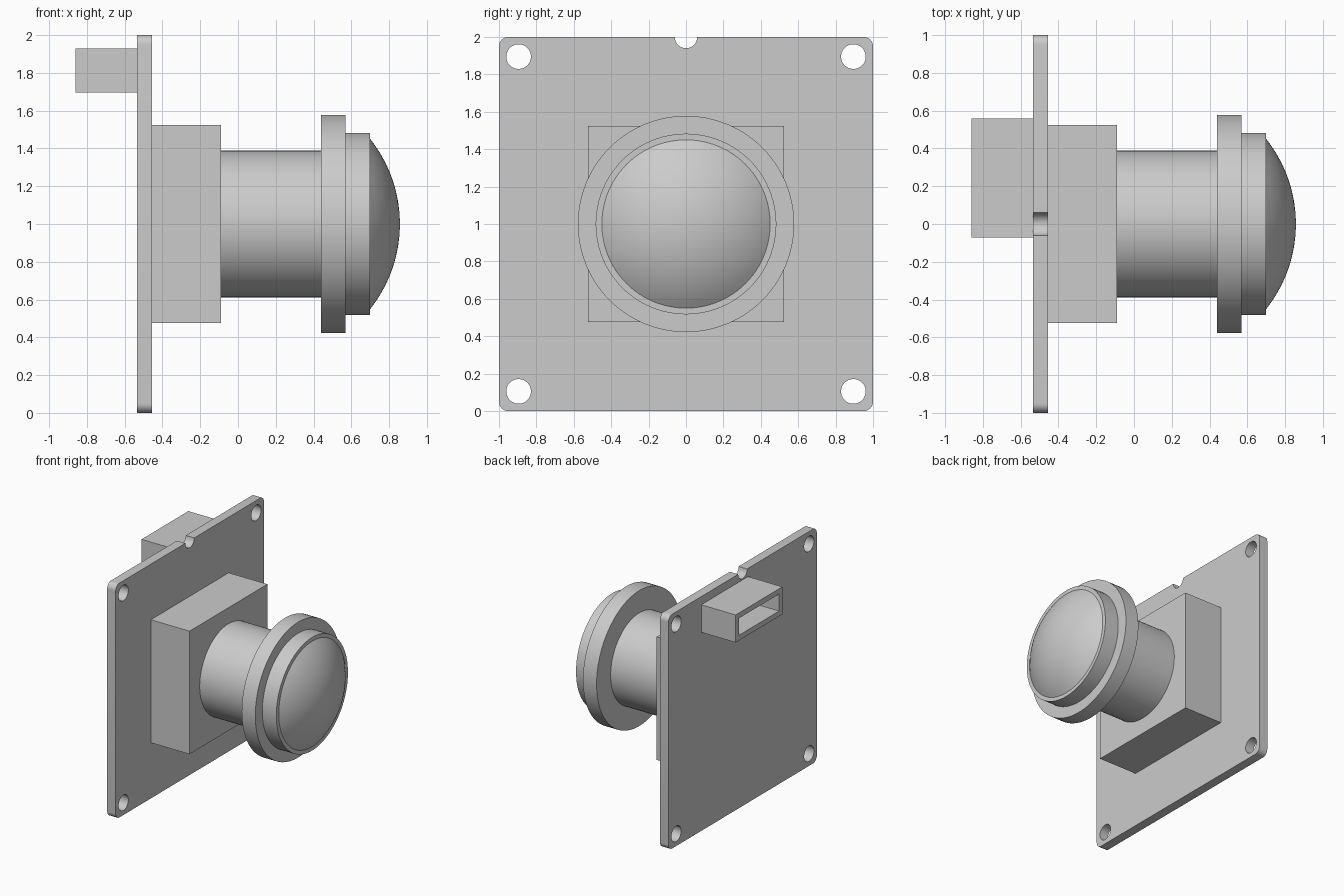
import bpy, bmesh, math
from mathutils import Matrix, Vector

if "Cube" in bpy.data.objects:
    bpy.data.objects.remove(bpy.data.objects["Cube"], do_unlink=True)

grey = bpy.data.materials.new("plain grey")
grey.use_nodes = True
GREY = (0.6, 0.6, 0.6, 1)
grey.diffuse_color = GREY
grey.node_tree.nodes["Principled BSDF"].inputs["Base Color"].default_value = GREY


def finish(name, bm, smooth=False):
    """Turn a bmesh into a named, coloured object."""
    bmesh.ops.remove_doubles(bm, verts=bm.verts, dist=1e-5)
    bmesh.ops.recalc_face_normals(bm, faces=bm.faces)
    mesh = bpy.data.meshes.new(name)
    bm.to_mesh(mesh)
    bm.free()
    mesh.materials.append(grey)
    obj = bpy.data.objects.new(name, mesh)
    bpy.context.collection.objects.link(obj)
    if smooth:
        bpy.ops.object.select_all(action='DESELECT')
        obj.select_set(True)
        bpy.context.view_layer.objects.active = obj
        bpy.ops.object.shade_smooth_by_angle(angle=math.radians(30))
    return obj


def box_bmesh(lo, hi):
    bm = bmesh.new()
    lo, hi = Vector(lo), Vector(hi)
    m = Matrix.Translation((lo + hi) / 2) @ Matrix.Diagonal((*(hi - lo), 1))
    bmesh.ops.create_cube(bm, size=1, matrix=m)
    return bm


def lathe(name, profile, steps=96):
    """Spin (x, radius) points about the optical axis at z = 1."""
    bm = bmesh.new()
    verts = [bm.verts.new((x, 0, 1 + r)) for x, r in profile]
    edges = [bm.edges.new(pair) for pair in zip(verts, verts[1:])]
    bmesh.ops.spin(bm, geom=verts + edges, cent=(0, 0, 1), axis=(1, 0, 0),
                   angle=2 * math.pi, steps=steps, use_merge=True)
    return finish(name, bm, smooth=True)


def arc(cx, cy, r, start, end, n):
    """Points on an arc, angles in degrees."""
    angles = [math.radians(start + (end - start) * i / n) for i in range(n + 1)]
    return [(cx + r * math.cos(a), cy + r * math.sin(a)) for a in angles]


# Circuit board: rounded square with a top notch and four mounting holes
CORNER = 0.05
c = 1 - CORNER
outline = arc(c, c, CORNER, 0, 90, 8)
outline += arc(0, 1, 0.06, 0, -180, 20)
outline += arc(-c, c, CORNER, 90, 180, 8)
outline += arc(-c, -c, CORNER, 180, 270, 8)
outline += arc(c, -c, CORNER, 270, 360, 8)
loops = [outline] + [arc(sy * 0.895, sz * 0.895, 0.066, 0, 360, 32)[:-1]
                     for sy in (-1, 1) for sz in (-1, 1)]
curve = bpy.data.curves.new("board_outline", 'CURVE')
curve.dimensions = '2D'
curve.fill_mode = 'BOTH'
curve.extrude = 0.04
for points in loops:
    spline = curve.splines.new('POLY')
    spline.points.add(len(points) - 1)
    for p, (u, v) in zip(spline.points, points):
        p.co = (u, v, 0, 1)
    spline.use_cyclic_u = True
helper = bpy.data.objects.new("board_outline", curve)
bpy.context.collection.objects.link(helper)
bpy.context.view_layer.update()
flat = helper.evaluated_get(bpy.context.evaluated_depsgraph_get())
bm = bmesh.new()
bm.from_mesh(flat.to_mesh())
flat.to_mesh_clear()
bpy.data.objects.remove(helper, do_unlink=True)
# Stand the board up: local x, y, z become y, z, x
bm.transform(Matrix(((0, 0, 1, -0.495), (1, 0, 0, 0), (0, 1, 0, 1), (0, 0, 0, 1))))
finish("circuit_board", bm, smooth=True)

# Square lens mount
finish("lens_mount", box_bmesh((-0.455, -0.525, 0.475), (-0.09, 0.525, 1.525)))

# Lens: barrel, flange, front ring and domed glass
lathe("lens_barrel", [(-0.09, 0), (-0.09, 0.388), (0.44, 0.388), (0.44, 0)])
lathe("lens_flange", [(0.44, 0), (0.44, 0.578), (0.568, 0.578), (0.568, 0)])
lathe("lens_front_ring", [(0.568, 0), (0.568, 0.483), (0.70, 0.483), (0.70, 0)])
EDGE, RISE = 0.45, 0.157
R = (EDGE ** 2 + RISE ** 2) / (2 * RISE)
sweep = math.asin(EDGE / R)
dome = [(0.70 + RISE - R + R * math.cos(sweep * (1 - i / 14)),
         R * math.sin(sweep * (1 - i / 14))) for i in range(15)]
lathe("lens_glass", dome)

# Cable socket on the back, open towards -x
bm = box_bmesh((-0.86, -0.072, 1.695), (-0.535, 0.558, 1.93))
bm.normal_update()
mouth = min(bm.faces, key=lambda f: f.calc_center_median().x)
bmesh.ops.inset_region(bm, faces=[mouth], thickness=0.045, use_even_offset=True)
pocket = bmesh.ops.extrude_face_region(bm, geom=[mouth])["geom"]
bmesh.ops.translate(bm, vec=(0.28, 0, 0),
                    verts=[g for g in pocket if isinstance(g, bmesh.types.BMVert)])
if mouth.is_valid:
    bmesh.ops.delete(bm, geom=[mouth], context='FACES_ONLY')
finish("cable_socket", bm)
